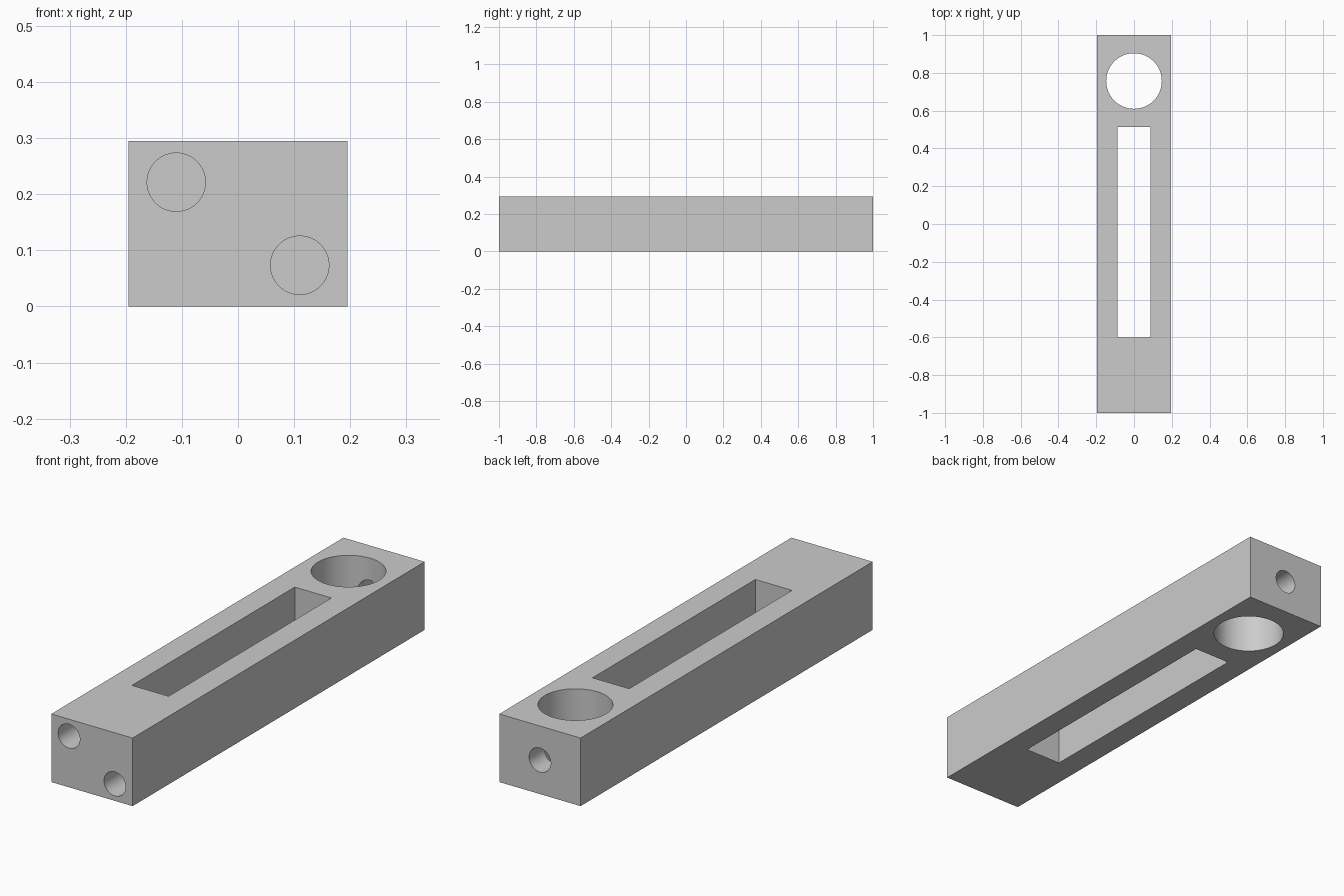
import bpy
import math

if "Cube" in bpy.data.objects:
    bpy.data.objects.remove(bpy.data.objects["Cube"], do_unlink=True)

WIDTH, LENGTH, HEIGHT = 0.39, 2.0, 0.295
BORE_R, PIN_R = 0.147, 0.052
BORE_Y = 0.757

grey = bpy.data.materials.new("plain grey")
grey.use_nodes = True
colour = (0.6, 0.6, 0.6, 1.0)
grey.diffuse_color = colour
grey.node_tree.nodes["Principled BSDF"].inputs["Base Color"].default_value = colour


def box(name, size, centre):
    bpy.ops.mesh.primitive_cube_add(size=1, location=centre)
    obj = bpy.context.object
    obj.name = name
    obj.scale = size
    bpy.ops.object.transform_apply(location=True, rotation=False, scale=True)
    obj.data.materials.append(grey)
    return obj


def rod(name, radius, depth, centre, along_y=False):
    tilt = (math.pi / 2, 0, 0) if along_y else (0, 0, 0)
    bpy.ops.mesh.primitive_cylinder_add(vertices=96, radius=radius, depth=depth,
                                        location=centre, rotation=tilt)
    obj = bpy.context.object
    obj.name = name
    obj.data.materials.append(grey)
    return obj


# Main bar
bar = box("bar", (WIDTH, LENGTH, HEIGHT), (0, 0, HEIGHT / 2))

# Long slot and large bore, both cut right through the height
cutters = [
    box("slot_cutter", (0.176, 1.115, 0.6), (0, -0.043, HEIGHT / 2)),
    rod("bore_cutter", BORE_R, 0.6, (0, BORE_Y, HEIGHT / 2)),
]

# Back pin hole, running from the back end into the bore
cutters.append(rod("back_pin_cutter", PIN_R, 0.4, (0, BORE_Y + 0.2, HEIGHT / 2), True))

# Two blind pin holes at opposite corners of the front end
for side, name in ((-1, "right"), (1, "left")):
    centre = (side * 0.11, -LENGTH / 2, HEIGHT / 2 - side * 0.074)
    cutters.append(rod(f"{name}_front_pin_cutter", PIN_R, 0.6, centre, True))

# Cut the openings and discard the cutters
bpy.ops.object.select_all(action="DESELECT")
bar.select_set(True)
bpy.context.view_layer.objects.active = bar
for cutter in cutters:
    cutter.hide_render = True
    mod = bar.modifiers.new(cutter.name, "BOOLEAN")
    mod.operation = "DIFFERENCE"
    mod.solver = "EXACT"
    mod.object = cutter
    bpy.ops.object.modifier_apply(modifier=mod.name)
    bpy.data.objects.remove(cutter, do_unlink=True)

# Round walls smooth, edges crisp
bpy.ops.object.shade_smooth_by_angle(angle=math.radians(30))
